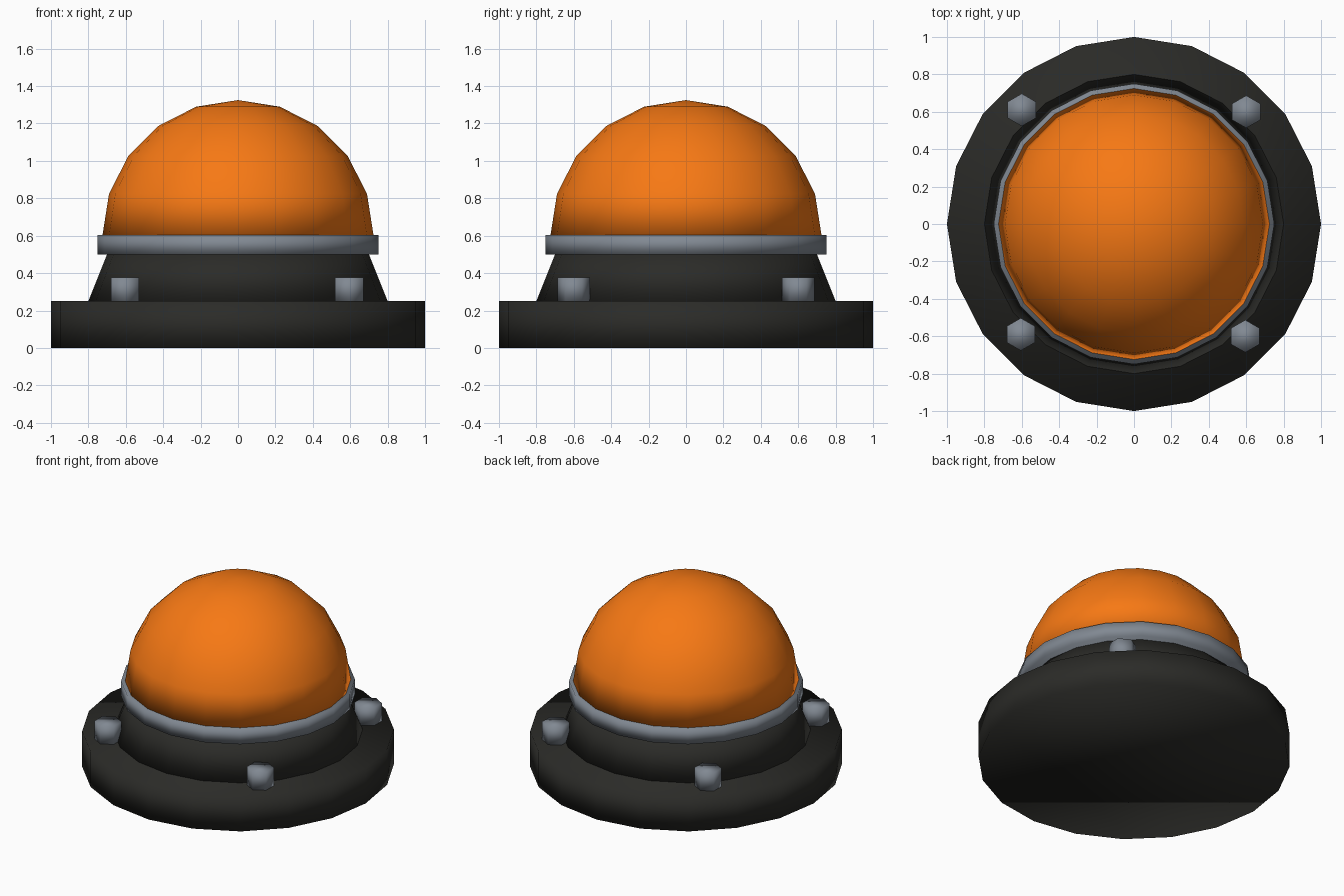
import bpy, bmesh, math

if "Cube" in bpy.data.objects:
    bpy.data.objects.remove(bpy.data.objects["Cube"])


def material(name, rgb):
    mat = bpy.data.materials.new(name)
    mat.diffuse_color = (*rgb, 1)
    mat.use_nodes = True
    mat.node_tree.nodes["Principled BSDF"].inputs["Base Color"].default_value = mat.diffuse_color
    return mat


BLACK = material("black_rubber", (0.024, 0.024, 0.021))
STEEL = material("steel", (0.22, 0.25, 0.29))
ORANGE = material("orange_lens", (0.93, 0.19, 0.007))


def lathe(name, profile, sides, mat, location=(0, 0), turn=0):
    """Spin (radius, z) points around z; the ends close with a cap or a tip."""
    bm = bmesh.new()
    rings = []
    for r, z in profile:
        count = sides if r > 1e-6 else 1
        angles = [turn + math.tau * i / sides for i in range(count)]
        rings.append([bm.verts.new((r * math.cos(a), r * math.sin(a), z)) for a in angles])
    for low, high in zip(rings, rings[1:]):
        for i in range(sides):
            j = (i + 1) % sides
            if len(high) == 1:
                bm.faces.new((low[i], low[j], high[0]))
            else:
                bm.faces.new((low[i], low[j], high[j], high[i]))
    bm.faces.new(rings[0][::-1])
    if len(rings[-1]) > 1:
        bm.faces.new(rings[-1])
    for face in bm.faces:
        face.smooth = True
    mesh = bpy.data.meshes.new(name)
    bm.to_mesh(mesh)
    bm.free()
    mesh.materials.append(mat)
    obj = bpy.data.objects.new(name, mesh)
    obj.location = (*location, 0)
    bpy.context.collection.objects.link(obj)
    return obj


# Round base plate, tapered collar and clamp ring
lathe("base_plate", [(1, 0), (1, 0.25)], 20, BLACK)
lathe("collar", [(0.8, 0.25), (0.7, 0.5)], 20, BLACK)
lathe("clamp_ring", [(0.75, 0.5), (0.75, 0.605)], 20, STEEL)

# Half-sphere lens in five bands
R = 0.725
dome = [(R * math.cos(math.radians(18 * i)), 0.6 + R * math.sin(math.radians(18 * i)))
        for i in range(6)]
lathe("lens_dome", dome, 20, ORANGE)

# Four hexagonal bolt heads, slightly uneven around the plate
bolts = [(-0.6, 0.61), (0.6, 0.6), (0.595, -0.6), (-0.605, -0.59)]
for i, spot in enumerate(bolts):
    lathe(f"bolt_head_{i + 1}", [(0.087, 0.25), (0.087, 0.377)], 6, STEEL, spot, math.pi / 2)
